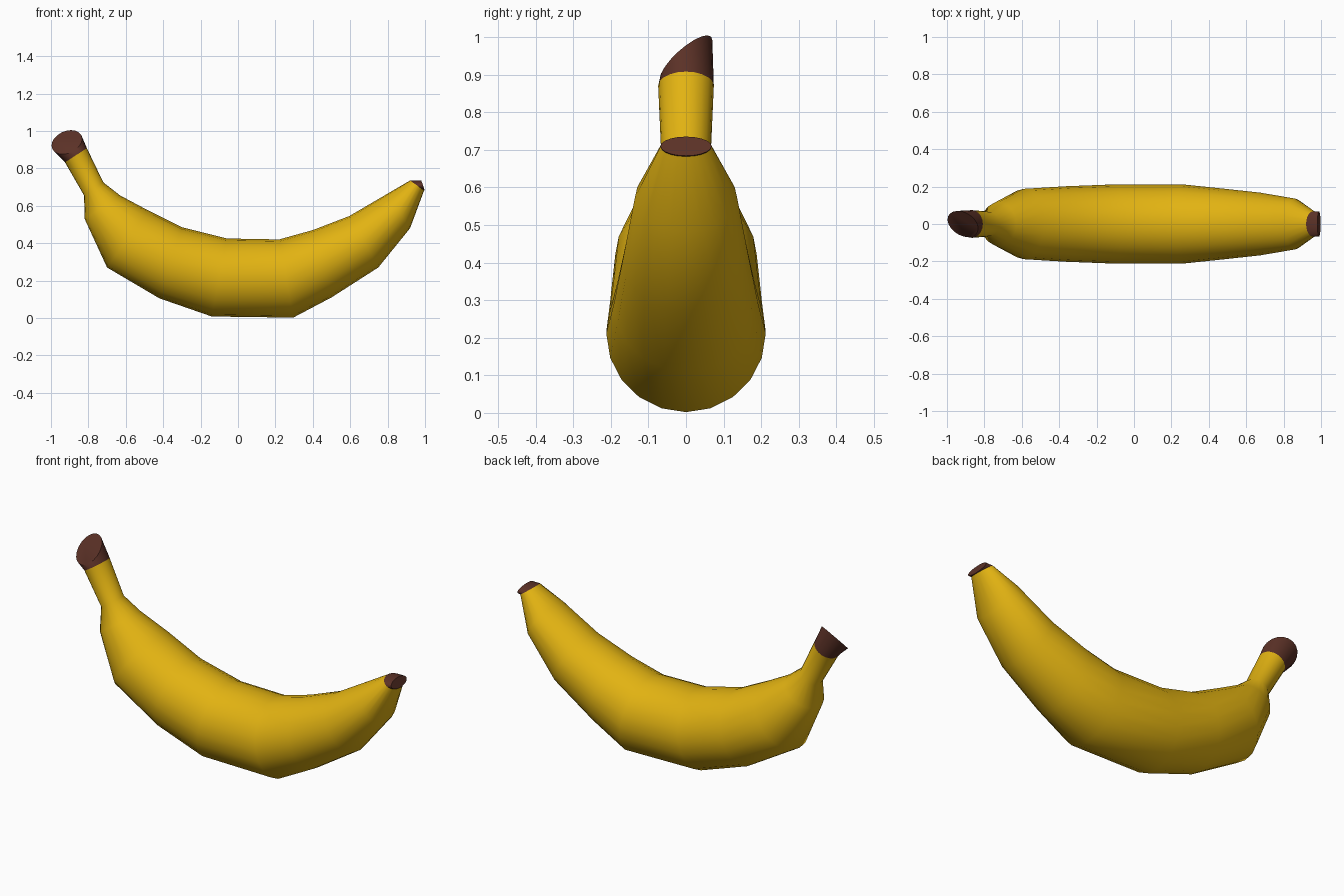
import bpy, math
from mathutils import Vector

if "Cube" in bpy.data.objects:
    bpy.data.objects.remove(bpy.data.objects["Cube"])

SIDES = 20


def material(name, rgb):
    m = bpy.data.materials.new(name)
    m.diffuse_color = (*rgb, 1)
    m.use_nodes = True
    m.node_tree.nodes["Principled BSDF"].inputs["Base Color"].default_value = m.diffuse_color
    return m


yellow = material("banana yellow", (0.76, 0.45, 0.006))
brown = material("dark brown", (0.105, 0.031, 0.02))


def ring(inner, outer, half_width, skew=(0, 0)):
    """Ellipse between an inner and an outer (x, z) point; skew slants it along y."""
    a, b = Vector((inner[0], 0, inner[1])), Vector((outer[0], 0, outer[1]))
    side = Vector((skew[0], half_width, skew[1]))
    pts = []
    for j in range(SIDES):
        t = 2 * math.pi * j / SIDES
        pts.append((a + b) / 2 + (a - b) / 2 * math.cos(t) + side * math.sin(t))
    return pts


def loft(name, rings, mat, cap_start=False, cap_end=False):
    verts = [p for r in rings for p in r]
    faces = []
    for i in range(len(rings) - 1):
        for j in range(SIDES):
            k = (j + 1) % SIDES
            a, b = i * SIDES, (i + 1) * SIDES
            faces.append((a + j, b + j, b + k, a + k))
    walls = len(faces)
    if cap_start:
        faces.append(tuple(range(SIDES)))
    if cap_end:
        faces.append(tuple(reversed(range(len(verts) - SIDES, len(verts)))))
    me = bpy.data.meshes.new(name)
    me.from_pydata(verts, [], faces)
    me.materials.append(mat)
    for p in me.polygons:
        p.use_smooth = p.index < walls
    me.update()
    ob = bpy.data.objects.new(name, me)
    bpy.context.collection.objects.link(ob)
    # keep the rims of the end faces sharp
    bpy.context.view_layer.objects.active = ob
    ob.select_set(True)
    bpy.ops.object.shade_smooth_by_angle(angle=math.radians(45))
    ob.select_set(False)


# rings shared by the peel and its brown ends
stem_top = ring((-0.808, 0.908), (-0.925, 0.832), 0.074)
tip_start = ring((0.92, 0.735), (0.995, 0.682), 0.068)

# yellow peel: stem, shoulder, curved body, tip
peel = [
    stem_top,
    ring((-0.72, 0.725), (-0.823, 0.655), 0.066),
    ring((-0.63, 0.655), (-0.82, 0.53), 0.115),
    ring((-0.48, 0.575), (-0.70, 0.27), 0.188),
    ring((-0.30, 0.485), (-0.42, 0.105), 0.202),
    ring((-0.06, 0.425), (-0.14, 0.008), 0.212),
    ring((0.22, 0.42), (0.295, 0.002), 0.212),
    ring((0.40, 0.47), (0.50, 0.11), 0.192),
    ring((0.595, 0.545), (0.75, 0.27), 0.168),
    ring((0.80, 0.665), (0.92, 0.48), 0.136),
    tip_start,
]
loft("peel", peel, yellow)

# slanted cut end of the stem, facing forward
stem_end = ring((-0.838, 0.978), (-0.992, 0.902), 0.07, (-0.028, 0.052))
loft("stem_end", [stem_end, stem_top], brown, cap_start=True)

# blossom end
tip_end = ring((0.98, 0.735), (0.998, 0.684), 0.068)
loft("blossom_tip", [tip_start, tip_end], brown, cap_end=True)
